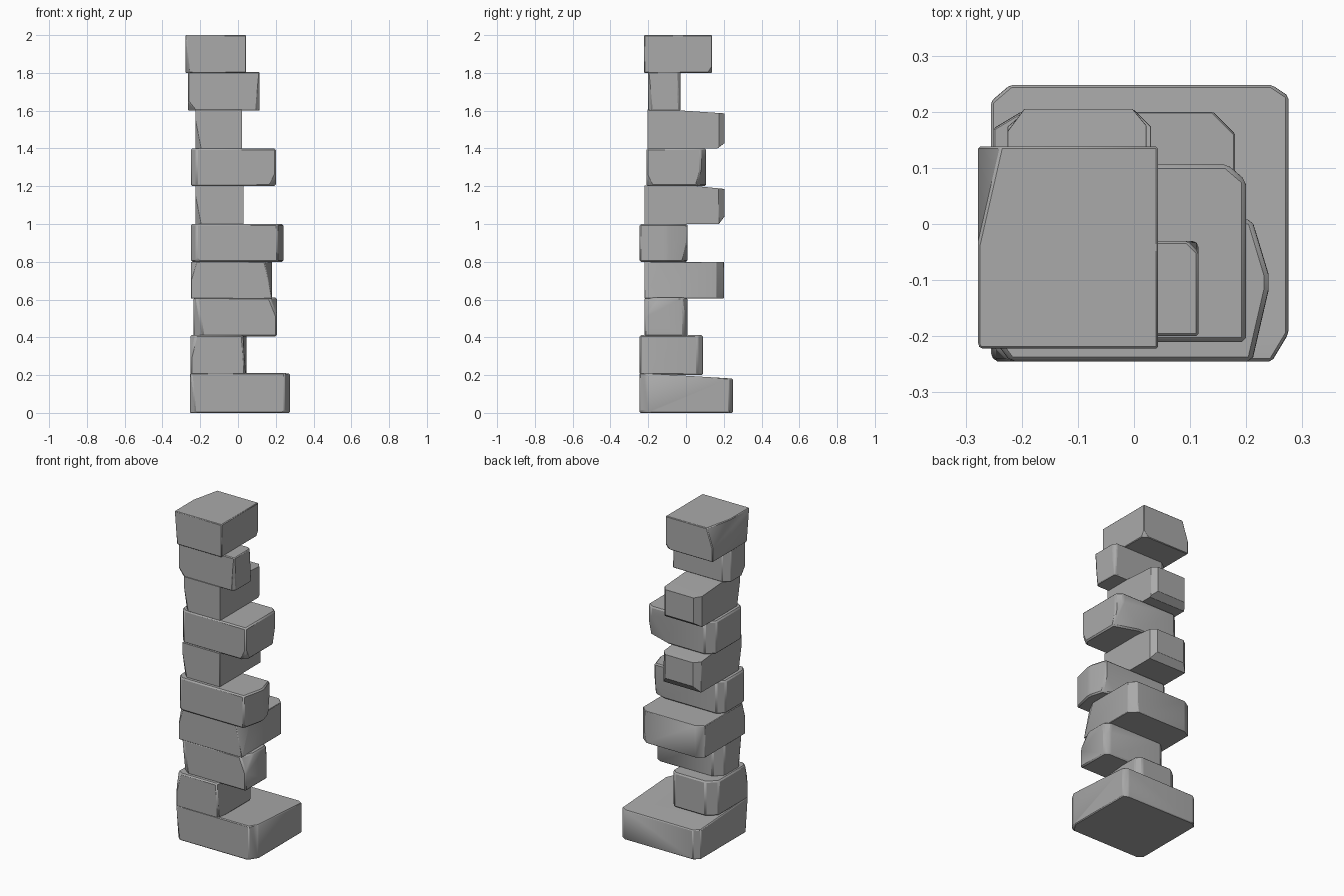
import bpy, bmesh, math
from mathutils import Vector

cube = bpy.data.objects.get("Cube")
if cube:
    bpy.data.objects.remove(cube, do_unlink=True)

stone_grey = bpy.data.materials.new("stone_grey")
stone_grey.use_nodes = True
COLOR = (0.4, 0.4, 0.4, 1)
stone_grey.diffuse_color = COLOR
stone_grey.node_tree.nodes["Principled BSDF"].inputs["Base Color"].default_value = COLOR

EDGE = 9  # a chip this long runs the full length of an edge


def stone(name, x, y, z, chips):
    """Rough block; each chip is (corner signs, cut length along x, y, z)."""
    lo, hi = Vector((x[0], y[0], z[0])), Vector((x[1], y[1], z[1]))
    bm = bmesh.new()
    bmesh.ops.create_cube(bm, size=1)
    for v in bm.verts:
        v.co = Vector([(lo[i] + hi[i]) / 2 + v.co[i] * (hi[i] - lo[i]) for i in range(3)])
    for signs, *cut in chips:
        s = [1 if c == "+" else -1 for c in signs]
        corner = Vector([hi[i] if s[i] > 0 else lo[i] for i in range(3)])
        normal = Vector([s[i] / cut[i] for i in range(3)]).normalized()
        point = corner - Vector((s[0] * cut[0], 0, 0))
        bmesh.ops.bisect_plane(bm, geom=bm.verts[:] + bm.edges[:] + bm.faces[:],
                               plane_co=point, plane_no=normal, clear_outer=True)
        rim = [e for e in bm.edges if e.is_boundary]
        if rim:
            bmesh.ops.holes_fill(bm, edges=rim)
    bmesh.ops.recalc_face_normals(bm, faces=bm.faces[:])
    mesh = bpy.data.meshes.new(name)
    bm.to_mesh(mesh)
    bm.free()
    mesh.materials.append(stone_grey)
    obj = bpy.data.objects.new(name, mesh)
    bpy.context.collection.objects.link(obj)
    worn = obj.modifiers.new("worn_edges", "BEVEL")
    worn.width, worn.segments, worn.limit_method = 0.008, 1, "ANGLE"
    bpy.ops.object.select_all(action="DESELECT")
    obj.select_set(True)
    bpy.context.view_layer.objects.active = obj
    bpy.ops.object.shade_smooth_by_angle(angle=math.radians(35))


# Stones from the ground up
stone("base_stone", (-.255, .275), (-.245, .248), (0, .21), [
    ("-++", .035, .03, EDGE), ("+++", .03, .02, EDGE), ("+-+", .03, .05, EDGE),
    ("---", .03, .03, .3), ("-++", EDGE, .5, .03), ("+--", .04, .06, .04)])
stone("second_stone", (-.252, .045), (-.245, .09), (.2, .412), [
    ("--+", .03, .03, .12), ("+++", .03, .03, EDGE), ("+-+", .02, .2, .3),
    ("-++", .06, .05, EDGE)])
stone("third_stone", (-.235, .207), (-.22, .008), (.405, .61), [
    ("---", .05, .04, .3), ("+++", .04, .03, .25), ("-+-", .05, .05, EDGE),
    ("++-", .03, .02, EDGE), ("+-+", .04, .08, .1)])
stone("fourth_stone", (-.25, .18), (-.22, .2), (.605, .8), [
    ("+++", .04, .04, EDGE), ("-++", .05, .03, EDGE), ("++-", .05, .04, .3),
    ("--+", .03, .03, .1), ("+-+", .04, .08, .2)])
stone("fifth_stone", (-.25, .24), (-.245, .008), (.8, 1), [
    ("--+", .03, .04, EDGE), ("+-+", .03, .13, EDGE), ("+++", .03, .1, EDGE),
    ("++-", .1, .03, .15), ("-++", .04, .04, EDGE), ("---", .04, .03, .08)])
stone("sixth_stone", (-.225, .03), (-.22, .203), (1, 1.205), [
    ("+++", .03, .03, EDGE), ("-++", .035, .03, EDGE), ("++-", EDGE, .03, .04),
    ("-++", EDGE, .2, .02), ("---", .03, .03, .15)])
stone("seventh_stone", (-.25, .2), (-.21, .107), (1.2, 1.4), [
    ("+++", .035, .03, EDGE), ("++-", .15, .05, .2), ("-++", .05, .05, EDGE),
    ("---", .03, .03, EDGE), ("+--", .03, .03, .06)])
stone("eighth_stone", (-.225, .022), (-.205, .205), (1.4, 1.605), [
    ("+++", .025, .03, EDGE), ("-++", .03, .04, EDGE), ("++-", EDGE, .04, .03),
    ("-++", EDGE, .3, .02), ("---", .03, .03, .15)])
stone("ninth_stone", (-.265, .115), (-.2, -.03), (1.6, 1.805), [
    ("---", .04, .04, .05), ("-+-", .04, .03, EDGE), ("+++", .02, .02, .3),
    ("+--", .02, .02, .2)])
stone("top_stone", (-.278, .043), (-.222, .138), (1.8, 2), [
    ("-++", .04, .175, .12), ("---", .02, .03, .25), ("++-", .03, .02, .03)])
